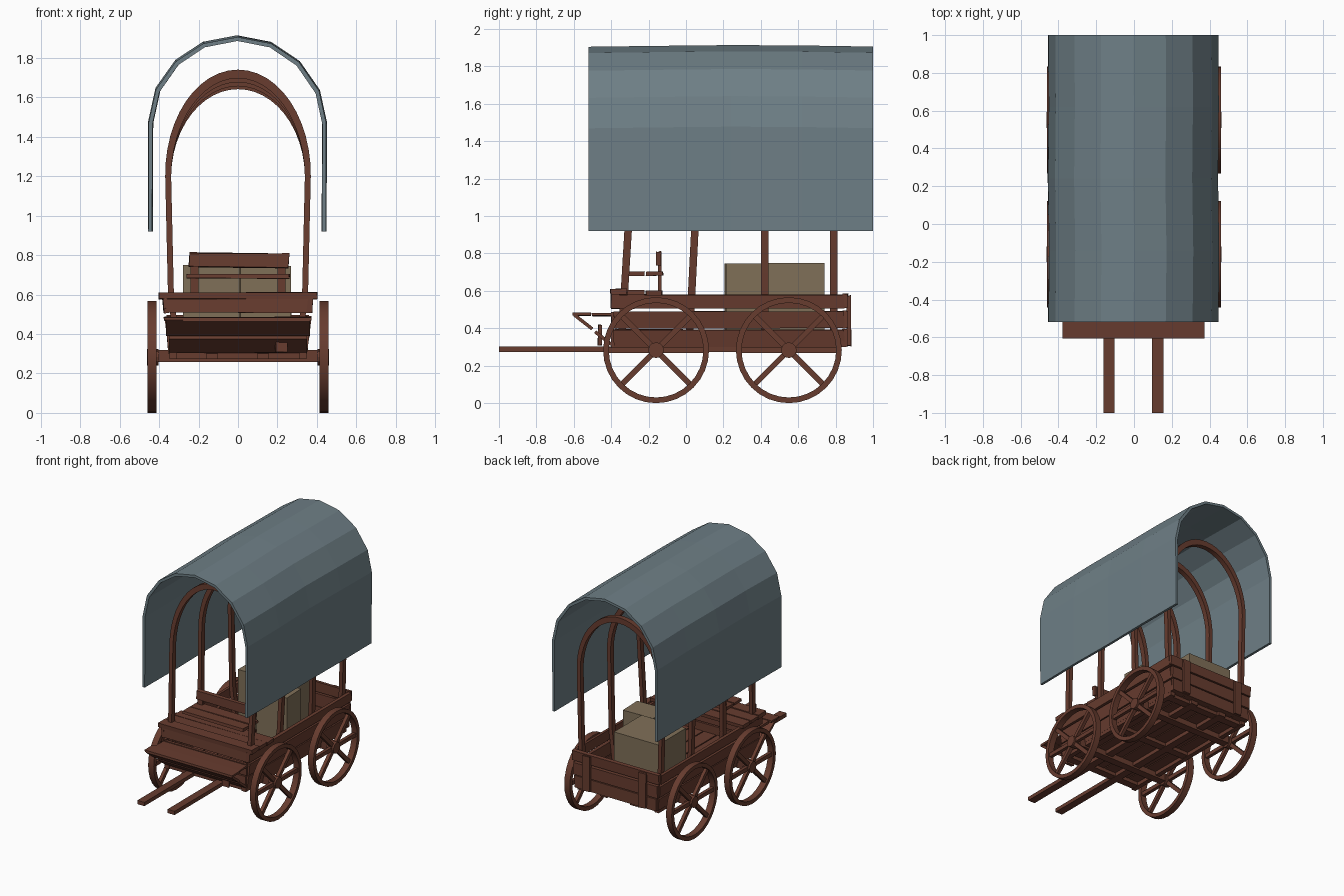
import bpy, bmesh, math, random
from mathutils import Matrix, Vector

if "Cube" in bpy.data.objects:
    bpy.data.objects.remove(bpy.data.objects["Cube"])

random.seed(4)


def material(name, rgb):
    m = bpy.data.materials.new(name)
    m.diffuse_color = (*rgb, 1)
    m.use_nodes = True
    m.node_tree.nodes["Principled BSDF"].inputs["Base Color"].default_value = m.diffuse_color
    return m


WOOD = material("brown wood", (0.136, 0.045, 0.028))
CLOTH = material("blue grey canvas", (0.156, 0.212, 0.238))
CRATE = material("tan crate", (0.216, 0.162, 0.098))


def finish(name, bm, mat, smooth=False):
    bmesh.ops.recalc_face_normals(bm, faces=bm.faces)
    me = bpy.data.meshes.new(name)
    bm.to_mesh(me)
    bm.free()
    me.materials.append(mat)
    ob = bpy.data.objects.new(name, me)
    bpy.context.collection.objects.link(ob)
    if smooth:
        bpy.ops.object.select_all(action='DESELECT')
        ob.select_set(True)
        bpy.context.view_layer.objects.active = ob
        bpy.ops.object.shade_smooth_by_angle(angle=math.radians(30))
    return ob


def add_box(bm, lo, hi, rot=0, axis='X', jitter=0.0):
    """Box between two corners, turned about its own centre."""
    lo, hi = Vector(lo), Vector(hi)
    d = hi - lo
    m = (Matrix.Translation((lo + hi) / 2) @ Matrix.Rotation(rot, 4, axis)
         @ Matrix.Diagonal((d.x, d.y, d.z, 1)))
    vs = bmesh.ops.create_cube(bm, size=1, matrix=m)['verts']
    for v in vs:
        v.co += Vector([random.uniform(-jitter, jitter) for _ in range(3)])


def box(name, lo, hi, mat=WOOD, rot=0, axis='X', jitter=0.0):
    bm = bmesh.new()
    add_box(bm, lo, hi, rot, axis, jitter)
    return finish(name, bm, mat)


def loft(name, sections, mat, closed=False, smooth=False):
    """Skin a row of closed cross-sections."""
    bm = bmesh.new()
    rings = [[bm.verts.new(p) for p in s] for s in sections]
    n = len(rings[0])
    for i in range(len(rings) if closed else len(rings) - 1):
        a, b = rings[i], rings[(i + 1) % len(rings)]
        for j in range(n):
            k = (j + 1) % n
            bm.faces.new((a[j], a[k], b[k], b[j]))
    if not closed:
        bm.faces.new(rings[0])
        bm.faces.new(rings[-1])
    return finish(name, bm, mat, smooth)


# Canvas cover: faceted arch swept front to back
outer = [(-0.455, 0.919), (-0.453, 1.477), (-0.416, 1.645), (-0.315, 1.787), (-0.176, 1.878),
         (-0.003, 1.911), (0.168, 1.878), (0.310, 1.783), (0.411, 1.638), (0.447, 1.475), (0.445, 0.919)]
inner = [(x * 0.957, z if z < 1 else 1.2 + (z - 1.2) * 0.972) for x, z in outer]
cover = []
for y, dx, dz in ((-0.52, 0, -0.006), (-0.14, 0.004, -0.001), (0.24, -0.002, 0.003),
                  (0.62, 0.002, 0.001), (1.0, 0, -0.005)):
    cover.append([(x + dx, y, z + (dz if z > 1 else 0)) for x, z in outer + inner[::-1]])
loft("canvas_cover", cover, CLOTH)

# Four bent hoops holding the cover
for i, (y, top, lean) in enumerate(((-0.33, 1.74, 0.06), (0.03, 1.72, 0.05),
                                    (0.42, 1.70, 0.0), (0.79, 1.685, 0.0))):
    z0, w, h = 1.2, 0.354, top - 0.022 - 1.2
    path = [(-0.308, 0.32, -1, 0), (-0.34, 0.6, -1, 0)]
    for k in range(25):
        t = math.pi * (1 - k / 24)
        nx, nz = Vector((math.cos(t) / w, math.sin(t) / h)).normalized()
        path.append((w * math.cos(t), z0 + h * math.sin(t), nx, nz))
    path += [(0.34, 0.6, 1, 0), (0.308, 0.32, 1, 0)]
    secs = []
    for x, z, nx, nz in path:
        r = 0.015 + 0.007 * abs(nz)
        yy = y + lean * (z - 0.58)
        secs.append([(x + s * r * nx, yy + q, z + s * r * nz)
                     for s, q in ((-1, -0.02), (1, -0.02), (1, 0.02), (-1, 0.02))])
    loft("hoop_%d" % (i + 1), secs, WOOD, smooth=True)

# Wheels with rim, hub and spokes, and their axles
R = 0.283
for label, y in (("front", -0.16), ("rear", 0.55)):
    for side, s in (("left", -1), ("right", 1)):
        secs = []
        for k in range(32):
            a = math.tau * k / 32
            secs.append([(s * x, y + r * math.cos(a), R + r * math.sin(a))
                         for x, r in ((0.412, R), (0.46, R), (0.46, R - 0.03), (0.412, R - 0.03))])
        loft("%s_%s_wheel_rim" % (label, side), secs, WOOD, closed=True, smooth=True)
        bm = bmesh.new()
        bmesh.ops.create_cone(bm, cap_ends=True, segments=12, radius1=0.042, radius2=0.042, depth=0.06,
                              matrix=Matrix.Translation((s * 0.432, y, R)) @ Matrix.Rotation(math.pi / 2, 4, 'Y'))
        for deg in (0, 45, 135):
            add_box(bm, (s * 0.435 - 0.013, y - 0.265, R - 0.015),
                    (s * 0.435 + 0.013, y + 0.265, R + 0.015), math.radians(deg))
        finish("%s_%s_wheel_spokes" % (label, side), bm, WOOD)
    box(label + "_axle", (-0.42, y - 0.03, 0.259), (0.42, y + 0.03, 0.32))

# Shafts running under the whole wagon, with cross joists
for side, x in (("left", -0.132), ("right", 0.126)):
    box(side + "_shaft", (x - 0.03, -1.0, 0.273), (x + 0.03, 0.83, 0.302))
for i, y in enumerate((-0.36, 0.2, 0.78)):
    box("joist_%d" % (i + 1), (-0.34, y - 0.03, 0.275), (0.34, y + 0.03, 0.305))
for side, s in (("left", -1), ("right", 1)):
    box(side + "_sill", (s * 0.33 - 0.018, -0.40, 0.273), (s * 0.33 + 0.018, 0.83, 0.305))

# Floor planks
for i in range(6):
    x = -0.34 + i * 0.1135
    box("floor_plank_%d" % (i + 1), (x + 0.004, -0.39, 0.302), (x + 0.1095, 0.84, 0.325))

# Side, front and tail boards, leaning outward
rows = ((0.303, 0.392, 0.343), (0.400, 0.490, 0.353), (0.508, 0.580, 0.366))
for i, (z0, z1, x) in enumerate(rows):
    for side, s in (("left", -1), ("right", 1)):
        box("%s_side_board_%d" % (side, i + 1), (s * x - 0.013, -0.40 if i == 2 else -0.385, z0),
            (s * x + 0.013, 0.845, z1), rot=s * 0.107, axis='Y', jitter=0.003)
    box("front_board_%d" % (i + 1), (-x, -0.40, z0), (x, -0.375, z1 - 0.004), jitter=0.003)
    box("tail_board_%d" % (i + 1), (-x - 0.008, 0.838, z0), (x + 0.008, 0.865, z1 + 0.004), jitter=0.003)

# Upright cleats on the tail and the front bracket
for side, x in (("left", -0.24), ("right", 0.24)):
    box(side + "_tail_cleat", (x - 0.03, 0.86, 0.305), (x + 0.03, 0.882, 0.575), jitter=0.003)
box("front_bracket", (0.19, -0.47, 0.31), (0.25, -0.45, 0.42), jitter=0.004)

# Footboard: flat top planks and two sloping planks below
box("footboard_front", (-0.375, -0.605, 0.468), (0.372, -0.51, 0.486), jitter=0.003)
box("footboard_back", (-0.36, -0.502, 0.466), (0.36, -0.39, 0.482), jitter=0.003)
slope = -math.radians(38)
box("footboard_slope_upper", (-0.365, -0.61, 0.425), (0.365, -0.488, 0.443), rot=slope)
box("footboard_slope_lower", (-0.35, -0.498, 0.338), (0.35, -0.386, 0.356), rot=slope)

# Driver's deck, bench and backrest
for i, y in enumerate((-0.405, -0.31, -0.215)):
    box("deck_plank_%d" % (i + 1), (-0.40, y, 0.578), (0.40, y + 0.088, 0.61 - 0.005 * i), jitter=0.004)
for i, y in enumerate((-0.31, -0.213)):
    box("bench_plank_%d" % (i + 1), (-0.26, y, 0.682), (0.26, y + 0.09, 0.702), jitter=0.003)
for side, s in (("left", -1), ("right", 1)):
    box(side + "_bench_post", (s * 0.22 - 0.02, -0.15, 0.59), (s * 0.22 + 0.02, -0.13, 0.80))
box("bench_backrest", (-0.25, -0.16, 0.738), (0.258, -0.132, 0.808), rot=0.01, axis='Y', jitter=0.005)

# Cargo crates
box("large_crate", (-0.28, 0.40, 0.325), (0.10, 0.74, 0.75), CRATE)
box("small_crate", (0.01, 0.21, 0.325), (0.265, 0.395, 0.745), CRATE, rot=0.04, axis='Z')
